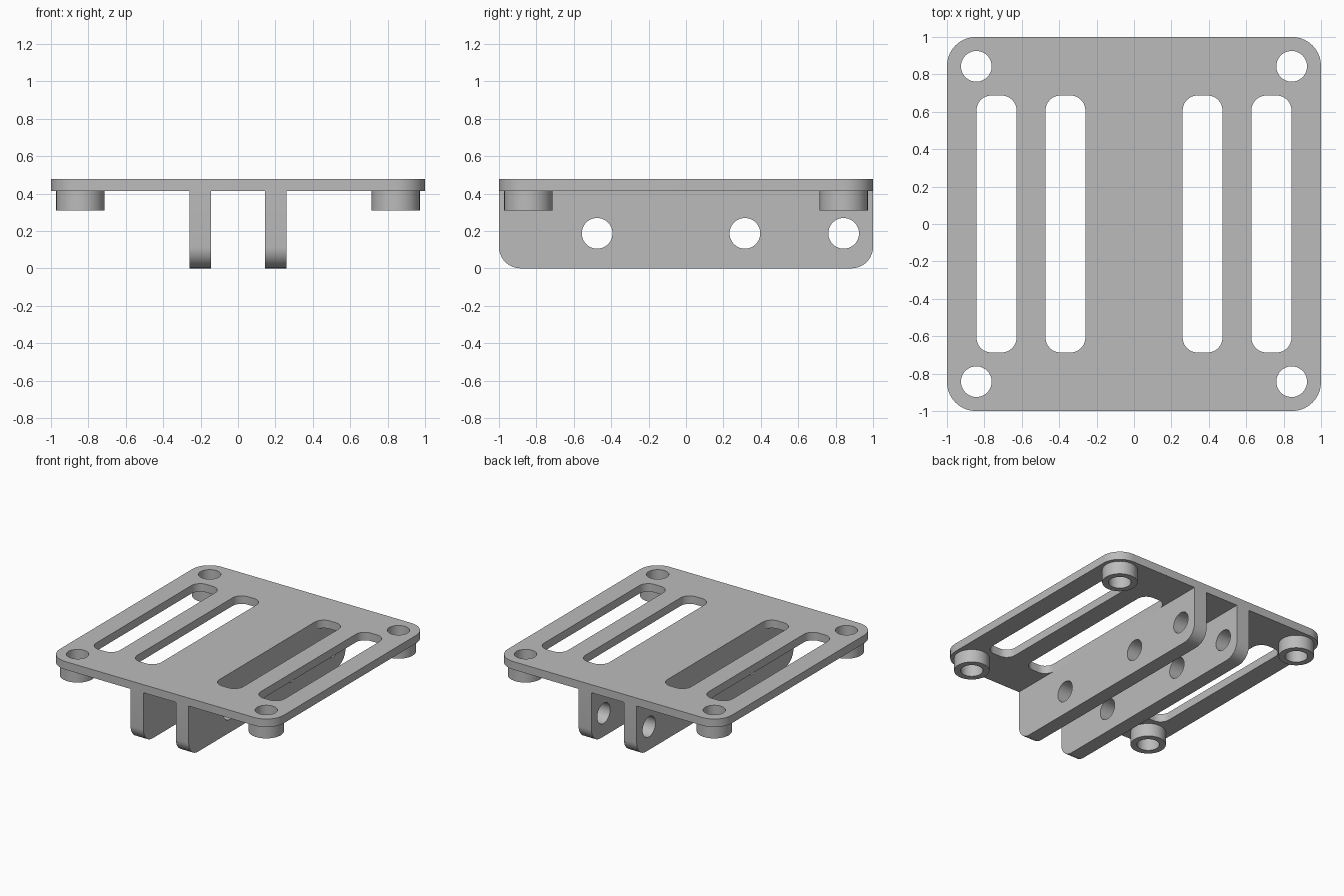
import bpy, bmesh
from math import sin, cos, pi
from mathutils import Matrix

cube = bpy.data.objects.get("Cube")
if cube:
    bpy.data.objects.remove(cube, do_unlink=True)

grey = bpy.data.materials.new("plain grey")
grey.use_nodes = True
color = (0.5, 0.5, 0.5, 1)
grey.diffuse_color = color
grey.node_tree.nodes["Principled BSDF"].inputs["Base Color"].default_value = color

# Local x, y, z become world y, z, x for the upright parts
UPRIGHT = Matrix(((0, 0, 1, 0), (1, 0, 0, 0), (0, 1, 0, 0), (0, 0, 0, 1)))


def circle(x, y, r, n=48):
    return [(x + r * cos(2 * pi * i / n), y + r * sin(2 * pi * i / n)) for i in range(n)]


def rounded_rect(x0, x1, y0, y1, r_low, r_high, steps=10):
    """Rectangle with separate radii for its low-y and high-y corners."""
    pts = []
    corners = ((x1, y1, -1, -1, r_high), (x0, y1, 1, -1, r_high),
               (x0, y0, 1, 1, r_low), (x1, y0, -1, 1, r_low))
    for k, (x, y, sx, sy, r) in enumerate(corners):
        if r == 0:
            pts.append((x, y))
            continue
        for i in range(steps + 1):
            a = (k + i / steps) * pi / 2
            pts.append((x + sx * r + r * cos(a), y + sy * r + r * sin(a)))
    return pts


def slab(name, outlines, low, high, matrix=Matrix()):
    """Extrude an outline with holes between two depths."""
    curve = bpy.data.curves.new(name + "_profile", "CURVE")
    curve.dimensions = "2D"
    curve.fill_mode = "BOTH"
    curve.extrude = (high - low) / 2
    for pts in outlines:
        spline = curve.splines.new("POLY")
        spline.points.add(len(pts) - 1)
        for p, (x, y) in zip(spline.points, pts):
            p.co = (x, y, 0, 1)
        spline.use_cyclic_u = True
    temp = bpy.data.objects.new(name + "_profile", curve)
    bpy.context.collection.objects.link(temp)
    graph = bpy.context.evaluated_depsgraph_get()
    mesh = bpy.data.meshes.new_from_object(temp.evaluated_get(graph))
    bpy.data.objects.remove(temp, do_unlink=True)
    bpy.data.curves.remove(curve)

    # Weld caps to walls and place the part
    bm = bmesh.new()
    bm.from_mesh(mesh)
    bmesh.ops.remove_doubles(bm, verts=bm.verts, dist=1e-5)
    bm.transform(matrix @ Matrix.Translation((0, 0, (low + high) / 2)))
    bmesh.ops.recalc_face_normals(bm, faces=bm.faces)
    bm.to_mesh(mesh)
    bm.free()
    mesh.name = name
    mesh.materials.clear()
    mesh.materials.append(grey)
    obj = bpy.data.objects.new(name, mesh)
    bpy.context.collection.objects.link(obj)
    bpy.ops.object.select_all(action="DESELECT")
    obj.select_set(True)
    bpy.context.view_layer.objects.active = obj
    bpy.ops.object.shade_smooth_by_angle(angle=pi / 6)
    return obj


HOLE, CORNER = 0.082, 0.843
PLATE_LOW, PLATE_HIGH = 0.413, 0.478
sides = (("left", 1), ("right", -1))
ends = (("front", -1), ("back", 1))

# Top plate with four long slots and four corner holes
plate = [rounded_rect(-1, 1, -1, 1, 0.155, 0.155)]
for _, s in sides:
    for inner, outer in ((0.26, 0.473), (0.628, 0.842)):
        x0, x1 = sorted((s * inner, s * outer))
        plate.append(rounded_rect(x0, x1, -0.687, 0.687, 0.08, 0.08))
    for _, e in ends:
        plate.append(circle(s * CORNER, e * CORNER, HOLE))
slab("top_plate", plate, PLATE_LOW, PLATE_HIGH)

for side, s in sides:
    # Ring spacers under the corner holes
    for end, e in ends:
        x, y = s * CORNER, e * CORNER
        slab(f"{end}_{side}_spacer", [circle(x, y, 0.129), circle(x, y, HOLE)],
             0.308, PLATE_LOW)
    # Upright rib with rounded lower corners and three cross holes
    rib = [rounded_rect(-1, 1, 0, PLATE_LOW, 0.115, 0)]
    rib += [circle(y, 0.187, HOLE) for y in (-0.475, 0.315, CORNER)]
    x0, x1 = sorted((s * 0.145, s * 0.26))
    slab(f"{side}_rib", rib, x0, x1, UPRIGHT)
